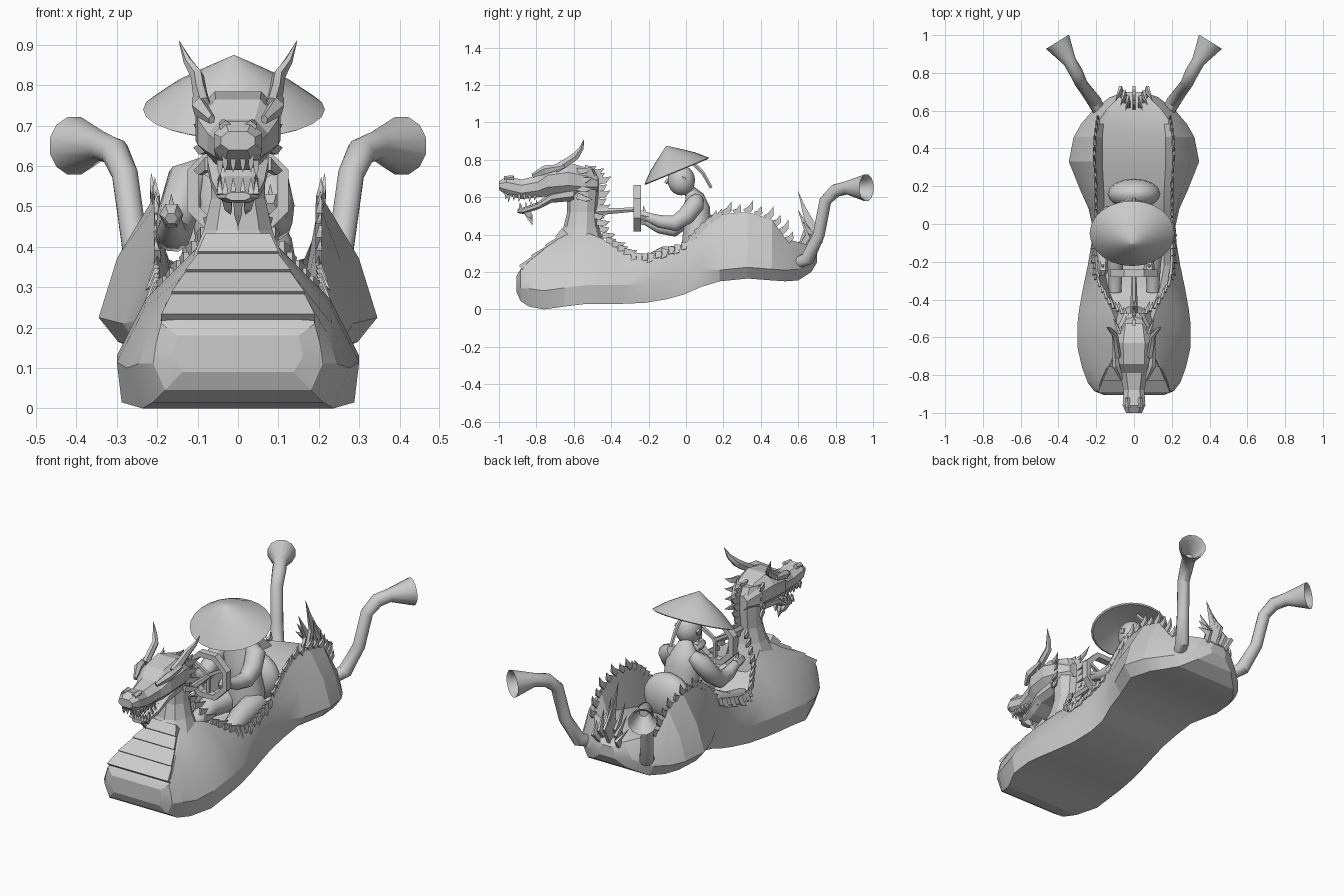
import bpy, bmesh, math
from mathutils import Vector, Matrix

cube = bpy.data.objects.get("Cube")
if cube:
    bpy.data.objects.remove(cube, do_unlink=True)

grey = bpy.data.materials.new("plain_grey")
grey.use_nodes = True
tone = (.6, .6, .6, 1)
grey.diffuse_color = tone
grey.node_tree.nodes["Principled BSDF"].inputs["Base Color"].default_value = tone


def finish(bm, name, smooth=None):
    bmesh.ops.recalc_face_normals(bm, faces=bm.faces[:])
    mesh = bpy.data.meshes.new(name)
    bm.to_mesh(mesh)
    bm.free()
    mesh.materials.append(grey)
    obj = bpy.data.objects.new(name, mesh)
    bpy.context.collection.objects.link(obj)
    if smooth:
        bpy.ops.object.select_all(action="DESELECT")
        obj.select_set(True)
        bpy.context.view_layer.objects.active = obj
        bpy.ops.object.shade_smooth_by_angle(angle=math.radians(smooth))


def loft(bm, rings, caps=True):
    rows = [[bm.verts.new(p) for p in ring] for ring in rings]
    n = len(rows[0])
    for a, b in zip(rows, rows[1:]):
        for i in range(n):
            j = (i + 1) % n
            bm.faces.new((a[i], a[j], b[j], b[i]))
    if caps:
        bm.faces.new(rows[0])
        bm.faces.new(rows[-1])


def circle_ring(p, t, r, sides, flat=1):
    u = t.cross(Vector((1, 0, 0))).normalized()
    v = t.cross(u) * flat
    turns = [math.tau * (k + .5) / sides for k in range(sides)]
    return [p + (u * math.cos(a) + v * math.sin(a)) * r for a in turns]


def tube(bm, points, radii, sides=8, flat=1):
    """Sweep a polygon along points; flat scales it sideways."""
    pts = [Vector(p) for p in points]
    last = len(pts) - 1
    loft(bm, [circle_ring(p, (pts[min(i + 1, last)] - pts[max(i - 1, 0)]).normalized(),
                          radii[i], sides, flat) for i, p in enumerate(pts)])


def spike(bm, base, tip, r, flat=.4):
    base, tip = Vector(base), Vector(tip)
    bend = base.lerp(tip, .5) + Vector((0, r * .3, -r * .3))
    tube(bm, (base, bend, tip), (r, r * .75, .001), 4, flat)


def fringe(bm, path, count, direction, r=.025):
    """Row of spikes spaced evenly along a path."""
    pts = [Vector(p) for p in path]
    for k in range(count):
        f = k / (count - 1) * (len(pts) - 1)
        i = min(int(f), len(pts) - 2)
        base = pts[i].lerp(pts[i + 1], f - i)
        spike(bm, base, base + Vector(direction) * (.85 + .3 * (k % 2)), r)


def block(y, w, low, high):
    """Upright eight-sided section with chamfered corners."""
    a, b = low + (high - low) * .3, low + (high - low) * .7
    half = [(w * .55, low), (w, a), (w, b), (w * .55, high)]
    return [(x, y, z) for x, z in half] + [(-x, y, z) for x, z in reversed(half)]


# Hull: station, keel height, widest, rim width, rim height, inner height
stations = [
    (-.905, .09, .16, .15, .18, .18), (-.885, .045, .21, .19, .21, .215),
    (-.84, .015, .245, .18, .255, .26), (-.76, 0, .275, .145, .32, .33),
    (-.65, .015, .3, .1, .38, .4), (-.53, .03, .3, .09, .41, .42),
    (-.45, .03, .29, .12, .38, .3), (-.34, .03, .27, .17, .31, .2),
    (-.22, .035, .245, .2, .28, .18), (-.1, .055, .225, .2, .32, .19), (-.01, .08, .22, .2, .35, .2),
    (.08, .12, .24, .2, .44, .25), (.18, .15, .285, .2, .51, .29),
    (.33, .165, .345, .21, .52, .33), (.46, .155, .32, .21, .48, .36),
    (.53, .15, .28, .2, .38, .36), (.6, .155, .22, .15, .36, .36),
    (.67, .2, .13, .08, .34, .34), (.7, .25, .05, .03, .31, .31)]
rings = []
for y, keel, wide, rim, top, inner in stations:
    base = .96 if -.7 < y < .15 else .86
    low = keel + min(.1 if y < .15 else .06, (top - keel) * .4)
    half = [(wide * base, keel), (wide, low), (wide * .66 + rim * .34, (low + top) / 2),
            (rim, top), (rim * .8, inner)]
    rings.append([(x, y, z) for x, z in half] + [(-x, y, z) for x, z in reversed(half)])
bm = bmesh.new()
loft(bm, rings)
finish(bm, "boat_hull", 18)

# Overlapping tapered belly plates climbing the chest
bm = bmesh.new()
edges = [(.19, -.885, .225), (.165, -.82, .28), (.13, -.745, .335), (.1, -.69, .38), (.08, -.66, .43)]
for (w0, y0, z0), (w1, y1, z1) in zip(edges, edges[1:]):
    loft(bm, [[(-w, y - d, z + d), (w, y - d, z + d), (w, y + .03, z - .03), (-w, y + .03, z - .03)]
              for w, y, z, d in ((w0, y0, z0, .009), (w1, y1, z1, .003))])
finish(bm, "belly_plates")

# Neck
bm = bmesh.new()
neck = [(.3, -.59, .16, .15), (.38, -.57, .125, .115), (.44, -.56, .095, .09), (.52, -.555, .08, .07),
        (.62, -.55, .085, .07), (.7, -.555, .09, .075), (.75, -.57, .08, .07)]
loft(bm, [[(rx * math.cos(a), y + ry * math.sin(a), z)
           for a in (math.tau * (k + .5) / 10 for k in range(10))] for z, y, ry, rx in neck])
finish(bm, "neck")

# Dragon head and lower jaw
bm = bmesh.new()
loft(bm, [block(*s) for s in (
    (-1, .042, .64, .685), (-.96, .06, .61, .71), (-.88, .055, .59, .695), (-.79, .075, .6, .715),
    (-.74, .1, .605, .765), (-.63, .105, .61, .785), (-.54, .085, .61, .76), (-.47, .05, .63, .71))])
finish(bm, "dragon_head")
bm = bmesh.new()
loft(bm, [block(*s) for s in (
    (-.9, .03, .515, .535), (-.87, .05, .51, .545), (-.79, .065, .535, .575), (-.72, .075, .57, .63),
    (-.6, .075, .58, .66))])
finish(bm, "lower_jaw")

# Teeth, beard, brows, horns and cheek frills
teeth, brows, horns, frills = [bmesh.new() for _ in range(4)]
for s in (-1, 1):
    for k in range(6):
        y = -.95 + k * .028
        spike(teeth, (s * .045, y, .615), (s * .045, y, .575 + .008 * (k % 2)), .011, 1)
        y += .065
        spike(teeth, (s * .045, y, .53 + k * .007), (s * .045, y, .57 + k * .005), .01, 1)
    for x in (.012, .032):
        spike(teeth, (s * x, -.965, .63), (s * x, -.965, .585), .011, 1)
        spike(teeth, (s * x, -.89, .53), (s * x, -.89, .57), .01, 1)
    tube(brows, [(s * .065, -.82, .715), (s * .095, -.75, .745), (s * .105, -.65, .765)],
         (.012, .026, .012), 5, .8)
    tube(brows, [(s * .03, -.97, .695), (s * .035, -.92, .705)], (.018, .012), 5)
    tube(horns, [(s * .085, -.7, .75), (s * .095, -.64, .785), (s * .1, -.59, .82),
                 (s * .125, -.56, .86), (s * .146, -.545, .91)], (.024, .024, .022, .014, .001), 6, .75)
    for k in range(4):
        z = .74 - k * .045
        spike(frills, (s * .075, -.58, z), (s * .11, -.5, z + .02 - k * .012), .024)
for k in range(3):
    tip = (k - 1) * .03
    spike(teeth, (tip, -.86, .535), (tip * .6, -.82, .45 + abs(tip)), .025, .7)
finish(teeth, "teeth_and_beard")
finish(brows, "brows_and_nostrils")
finish(horns, "horns", 40)
finish(frills, "cheek_frills")

# Spiked mane, rim fringes and tail fan
bm = bmesh.new()
fringe(bm, [(0, -.54, .75), (0, -.48, .7), (0, -.485, .6), (0, -.485, .5)], 9, (0, .07, .02), .03)
for s in (-1, 1):
    fringe(bm, [(s * .04, -.49, .5), (s * .12, -.44, .38), (s * .18, -.33, .31)], 8,
           (s * .02, .06, .005))
    fringe(bm, [(s * .19, -.28, .3), (s * .2, -.2, .295), (s * .2, -.1, .325), (s * .2, -.01, .355)],
           9, (s * .025, -.02, -.045))
    fringe(bm, [(s * .2, .02, .375), (s * .2, .1, .455), (s * .2, .19, .51), (s * .21, .33, .52),
                (s * .205, .46, .475), (s * .19, .54, .37)], 13, (s * .005, .035, .055), .027)
finish(bm, "spiked_fringe")
bm = bmesh.new()
for s in (-1, 0, 1):
    for k in range(3):
        y, lean = .61 + k * .025, s * (.025 + k * .015)
        side_drop = abs(s) * .1
        tube(bm, [(lean, y, .31), (lean * 1.3, y + .05, .45 - k * .02 - side_drop * .5),
                  (lean * 1.8, y - .01, .63 - k * .06 - side_drop)], (.03, .03, .001), 4, .4)
finish(bm, "tail_fan")

# Exhaust pipes with hollow flared mouths
path = [(.17, .57, .24), (.21, .65, .27), (.255, .71, .4), (.28, .745, .58), (.305, .8, .635),
        (.34, .86, .65), (.405, .965, .65), (.395, .95, .65), (.34, .86, .65)]
radii = (.03, .038, .033, .033, .036, .036, .074, .058, .024)
for s, side in ((-1, "right"), (1, "left")):
    bm = bmesh.new()
    pts = [Vector((s * x, y, z)) for x, y, z in path]
    mouth = (pts[6] - pts[5]).normalized()
    loft(bm, [circle_ring(p, mouth if i > 5 else (pts[i + 1] - pts[max(i - 1, 0)]).normalized(),
                          radii[i], 12) for i, p in enumerate(pts)])
    finish(bm, side + "_exhaust_pipe", 35)

# Octagonal steering wheel, spokes and column
bm = bmesh.new()
rows = []
for k in range(9):
    a = math.tau * (k + .5) / 8
    rows.append([(r * math.cos(a), -.26 + d, .54 + r * math.sin(a))
                 for r, d in ((.135, -.02), (.135, .02), (.105, .02), (.105, -.02))])
loft(bm, rows, caps=False)
for a in (math.radians(d) for d in (30, 150, 270)):
    tube(bm, [(0, -.26, .54), (.11 * math.cos(a), -.26, .54 + .11 * math.sin(a))], (.012, .012), 4)
tube(bm, [(0, -.5, .52), (0, -.25, .535)], (.022, .012), 6)
finish(bm, "steering_wheel")

# Rider: torso turned slightly to one side, arms and legs
bm = bmesh.new()
tube(bm, [(0, .06, .22), (0, .06, .34), (-.01, .06, .44), (-.025, .055, .54), (-.025, .045, .6), (-.01, .02, .64)],
     (.08, .085, .075, .075, .052, .028), 14, 1.3)
right_arm = [(-.08, .06, .59), (-.125, .05, .565), (-.15, -.01, .48), (-.16, -.07, .43),
             (-.165, -.14, .44), (-.165, -.21, .47)]
left_arm = [(.04, .06, .59), (.075, .05, .565), (.09, 0, .5), (.09, -.06, .46), (.085, -.14, .47), (.08, -.21, .495)]
for arm in (right_arm, left_arm):
    tube(bm, arm, (.035, .052, .05, .045, .036, .024), 10)
    x, y, z = arm[-1]
    tube(bm, [(x, y + .01, z), (x, y - .035, z + .01), (x, y - .06, z)], (.026, .03, .016), 6)
    spike(bm, (x, y - .01, z + .01), (x, y - .02, z + .06), .013, 1)
for s in (-1, 1):
    tube(bm, [(s * .07, .05, .28), (s * .1, -.12, .28), (s * .1, -.22, .24), (s * .1, -.36, .22)],
         (.07, .06, .045, .035), 8)
finish(bm, "rider_body", 50)

# Rounded seat back behind the rider
bm = bmesh.new()
bmesh.ops.create_uvsphere(bm, u_segments=16, v_segments=10, radius=1, matrix=Matrix.Translation((0, .16, .38))
                          @ Matrix.Diagonal((.14, .08, .13, 1)))
finish(bm, "seat_back", 50)

# Rider head, ears and hair stick
bm = bmesh.new()
bmesh.ops.create_uvsphere(bm, u_segments=16, v_segments=10, radius=.07, matrix=Matrix.Translation((0, -.025, .69))
                          @ Matrix.Diagonal((.95, 1.05, 1.15, 1)))
tube(bm, [(0, -.095, .695), (0, -.11, .675)], (.012, .01), 5)
for s in (-1, 1):
    tube(bm, [(s * .064, -.02, .68), (s * .067, -.01, .705)], (.014, .014), 6, .6)
tube(bm, [(0, .03, .79), (0, .09, .73), (0, .135, .65)], (.012, .011, .01), 6)
finish(bm, "rider_head", 50)

# Tilted straw hat, hollow underneath
bm = bmesh.new()
m = Matrix.Translation((-.01, -.05, .74)) @ Matrix.Rotation(math.radians(22.4), 4, "X")
profile = [(.002, .05), (.1, .035), (.215, -.005), (.225, 0), (.155, .055), (.08, .1), (.002, .145)]
loft(bm, [[m @ Vector((r * math.cos(a), r * .83 * math.sin(a), z))
           for a in (math.tau * k / 24 for k in range(24))] for r, z in profile])
finish(bm, "straw_hat", 40)
